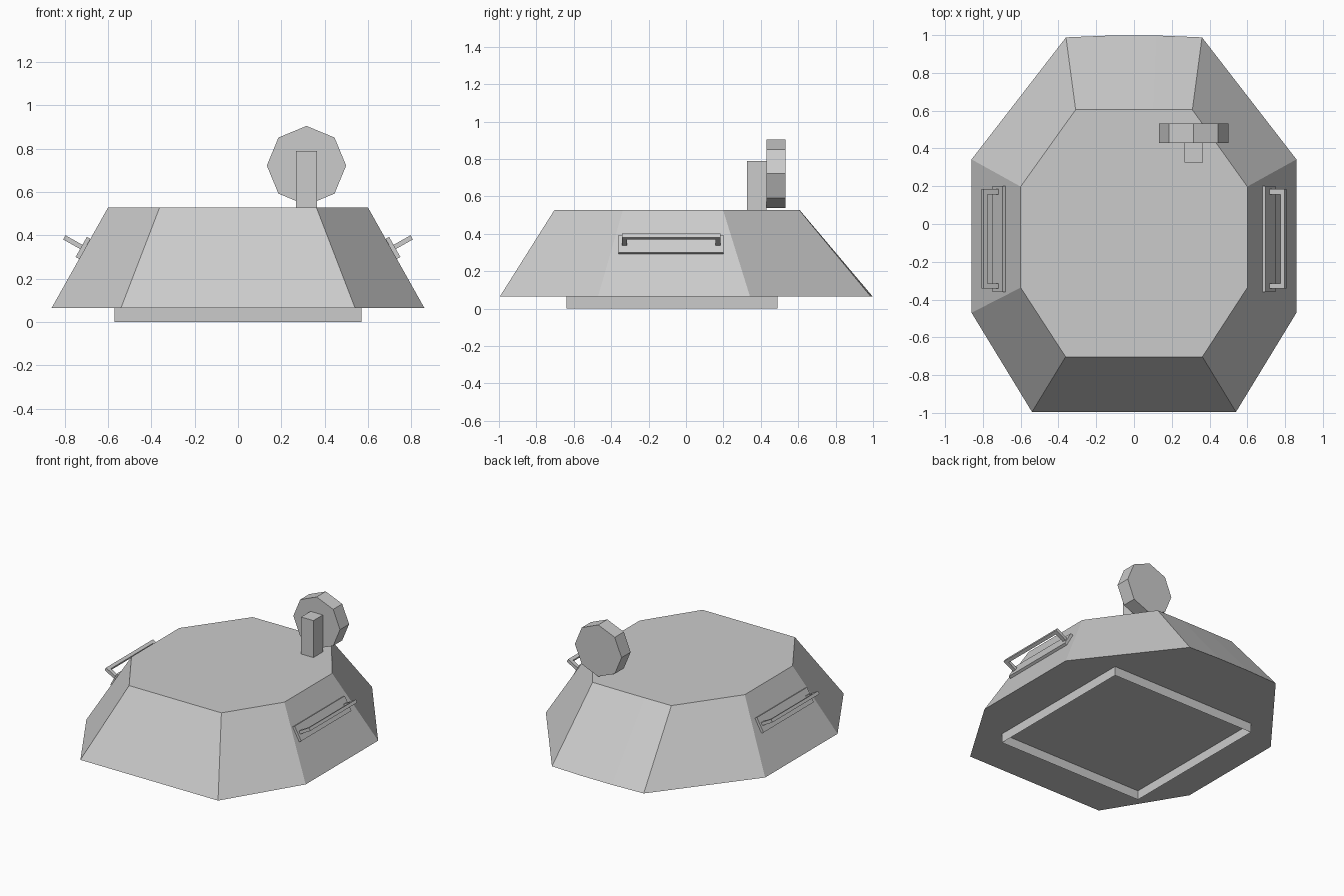
import bpy, bmesh
from math import cos, sin, tau, atan2
from mathutils import Matrix, Vector

if "Cube" in bpy.data.objects:
    bpy.data.objects.remove(bpy.data.objects["Cube"])


def make(name, bm):
    bmesh.ops.recalc_face_normals(bm, faces=bm.faces)
    mesh = bpy.data.meshes.new(name)
    bm.to_mesh(mesh)
    bm.free()
    ob = bpy.data.objects.new(name, mesh)
    bpy.context.collection.objects.link(ob)
    return ob


def loft(name, low, high, caps=True):
    """Join two matching closed loops, optionally closing both ends."""
    bm = bmesh.new()
    a = [bm.verts.new(p) for p in low]
    b = [bm.verts.new(p) for p in high]
    for i in range(len(a)):
        j = (i + 1) % len(a)
        bm.faces.new((a[i], a[j], b[j], b[i]))
    if caps:
        bm.faces.new(a[::-1])
        bm.faces.new(b)
    return make(name, bm)


def add_box(bm, lo, hi, matrix=Matrix()):
    lo, hi = Vector(lo), Vector(hi)
    size = Matrix.Diagonal((*(hi - lo), 1))
    bmesh.ops.create_cube(bm, size=1, matrix=matrix @ Matrix.Translation((lo + hi) / 2) @ size)


def symmetric(half, z):
    return [(x, y, z) for x, y in half] + [(-x, y, z) for x, y in reversed(half)]


# Sloped eight-sided body, back edge very slightly bowed
low = [(0.54, -0.995), (0.86, -0.47), (0.86, 0.342), (0.36, 0.988), (0.12, 0.998)]
high = [(0.362, -0.703), (0.6, -0.337), (0.6, 0.198), (0.309, 0.605), (0.103, 0.607)]
loft("body", symmetric(low, 0.065), symmetric(high, 0.528))

# Open-bottomed collar under the body
collar = [(0.57, -0.64), (0.57, 0.49)]
loft("base_collar", symmetric(collar, 0), symmetric(collar, 0.065), caps=False)

# Post and eight-sided disc on top
bm = bmesh.new()
add_box(bm, (0.268, 0.325, 0.52), (0.364, 0.43, 0.79))
make("post", bm)

ring = [(0.316 + 0.183 * cos(i * tau / 8), 0.722 + 0.183 * sin(i * tau / 8)) for i in range(8)]
loft("disc", [(x, 0.43, z) for x, z in ring], [(x, 0.532, z) for x, z in ring])

# Side handles: local x points out of the sloped side, local z runs up it
tilt = Matrix.Translation((0.7075, 0, 0.338)) @ Matrix.Rotation(-atan2(0.26, 0.463), 4, 'Y')


def mirrored_part(name, boxes):
    bm = bmesh.new()
    for lo, hi in boxes:
        add_box(bm, lo, hi, tilt)
    ob = make(name, bm)
    ob.modifiers.new("mirror", 'MIRROR').use_mirror_merge = False


mirrored_part("handle_plate", [((-0.005, -0.361, -0.053), (0.018, 0.201, 0.053))])
mirrored_part("handle_grip", [
    ((0.0, -0.342, -0.011), (0.085, -0.315, 0.011)),
    ((0.0, 0.157, -0.011), (0.085, 0.184, 0.011)),
    ((0.085, -0.342, -0.011), (0.108, 0.184, 0.011)),
])
